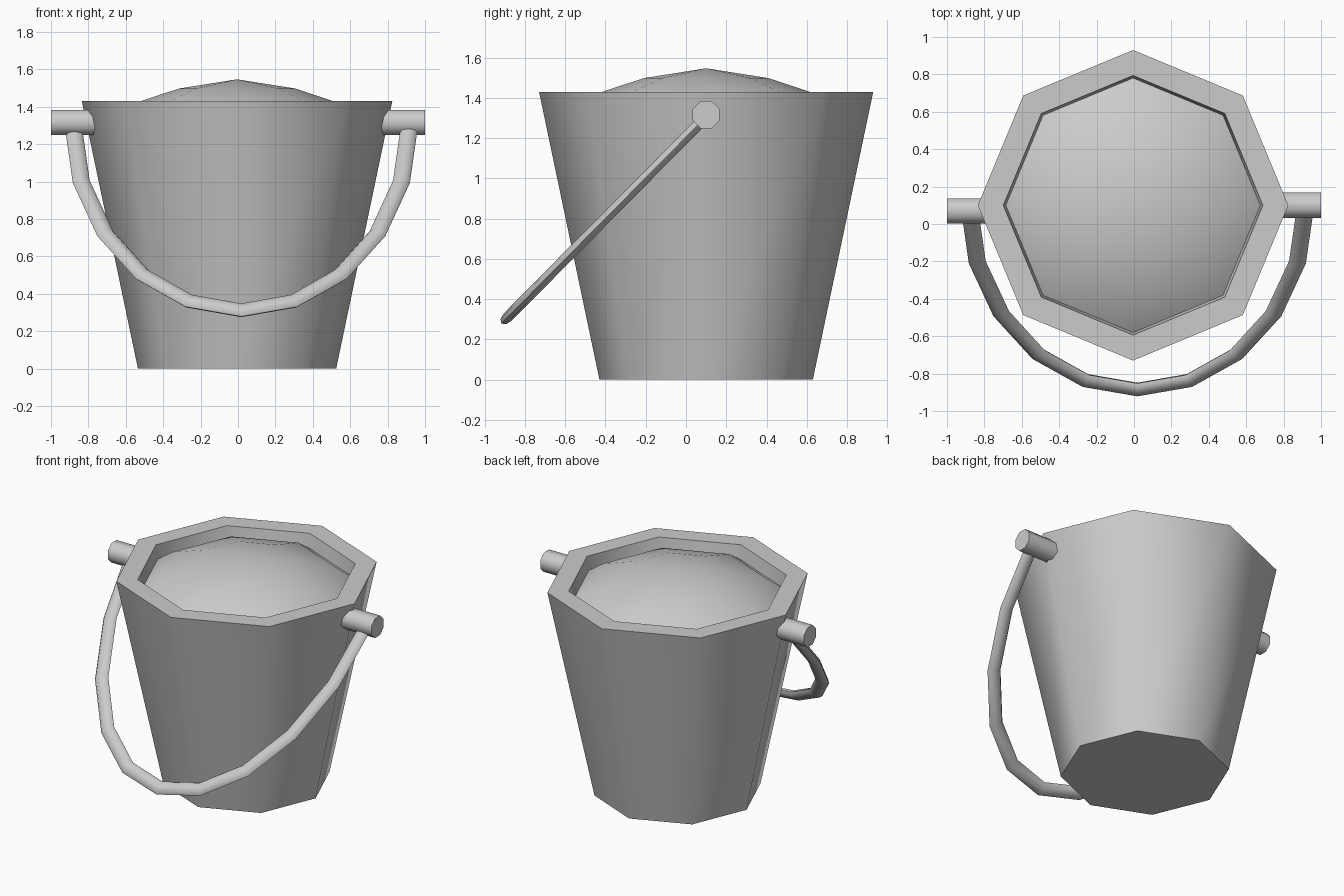
import bpy, bmesh, math
from mathutils import Vector

if "Cube" in bpy.data.objects:
    bpy.data.objects.remove(bpy.data.objects["Cube"])

CX, CY = -0.005, 0.10
SIDES = 8


def make_object(name, rings, angle=50):
    """Bridge equal-sized rings into a capped skin; a one-point end ring is an apex."""
    bm = bmesh.new()
    loops = [[bm.verts.new(p) for p in ring] for ring in rings]
    for a, b in zip(loops, loops[1:]):
        n = max(len(a), len(b))
        for i in range(n):
            j = (i + 1) % n
            if len(b) == 1:
                bm.faces.new((a[i], a[j], b[0]))
            else:
                bm.faces.new((a[i], a[j], b[j], b[i]))
    for loop in (loops[0], loops[-1]):
        if len(loop) > 1:
            bm.faces.new(loop)
    bmesh.ops.recalc_face_normals(bm, faces=bm.faces)
    mesh = bpy.data.meshes.new(name)
    bm.to_mesh(mesh)
    bm.free()
    ob = bpy.data.objects.new(name, mesh)
    bpy.context.collection.objects.link(ob)
    bpy.ops.object.select_all(action='DESELECT')
    ob.select_set(True)
    bpy.context.view_layer.objects.active = ob
    bpy.ops.object.shade_smooth_by_angle(angle=math.radians(angle))
    return ob


def octagon(r, z):
    if r == 0:
        return [(CX, CY, z)]
    steps = [math.tau * i / SIDES for i in range(SIDES)]
    return [(CX + r * math.cos(t), CY + r * math.sin(t), z) for t in steps]


# Tapered bucket with a thick rim and recessed inside
make_object("bucket", [octagon(r, z) for r, z in
                       ((0.53, 0), (0.83, 1.43), (0.694, 1.43), (0.672, 1.28))])

# Domed contents
make_object("contents", [octagon(r, z) for r, z in
                         ((0.674, 1.29), (0.681, 1.335), (0.57, 1.412),
                          (0.31, 1.498), (0, 1.547))])

# Pegs on both sides
for name, side, y in (("peg_right", 1, 0.10), ("peg_left", -1, 0.07)):
    steps = [math.tau * (i + 0.5) / SIDES for i in range(SIDES)]
    make_object(name, [[(side * x, y + 0.073 * math.cos(t), 1.316 + 0.073 * math.sin(t))
                        for t in steps] for x in (0.75, 1.0)])

# Handle: flattened tube swept along a half ellipse tilted forwards
drop = Vector((0, -0.985, -0.995))
depth = drop.length
down = drop.normalized()
across = Vector((1, 0, 0))
thick = across.cross(down)
rings = []
for k in range(11):
    t = math.pi * k / 10
    centre = Vector((0.018, 0.10, 1.307)) + across * 0.9 * math.cos(t) + drop * math.sin(t)
    out = (across * math.cos(t) / 0.9 + down * math.sin(t) / depth).normalized()
    rings.append([centre + out * 0.046 * math.cos(a) + thick * 0.027 * math.sin(a)
                  for a in (math.tau * i / 8 for i in range(8))])
make_object("handle", rings, 60)
